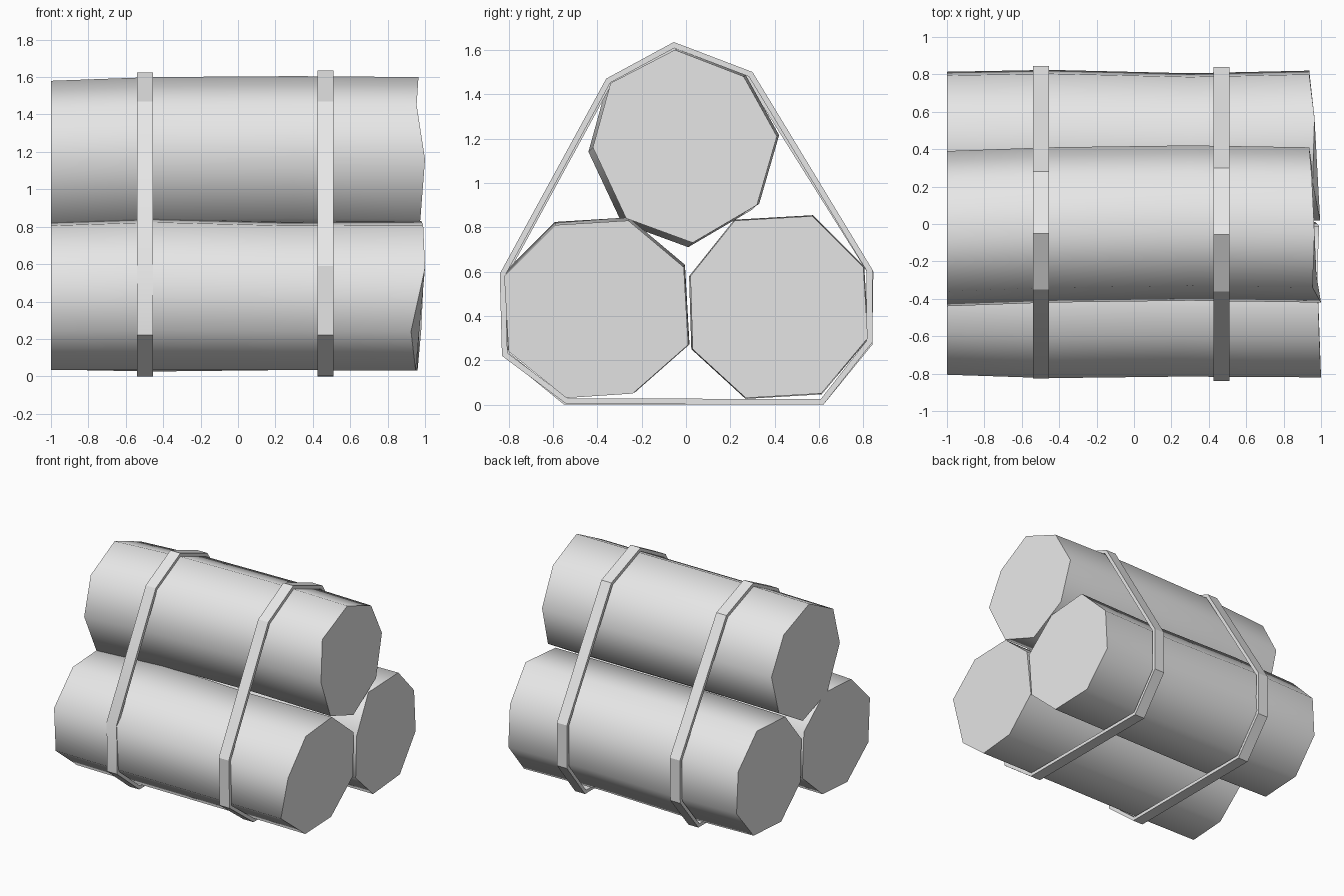
import bpy, bmesh, math
from mathutils import Vector

cube = bpy.data.objects.get("Cube")
if cube:
    bpy.data.objects.remove(cube, do_unlink=True)

grey = bpy.data.materials.new("plain grey")
grey.use_nodes = True
grey.diffuse_color = (0.8, 0.8, 0.8, 1)
grey.node_tree.nodes["Principled BSDF"].inputs["Base Color"].default_value = (0.8, 0.8, 0.8, 1)


def loft(name, rings, caps, closed, angle):
    """Skin rings of points; cap the ends or join the last ring to the first."""
    bm = bmesh.new()
    loops = [[bm.verts.new(p) for p in ring] for ring in rings]
    pairs = list(zip(loops, loops[1:]))
    if closed:
        pairs.append((loops[-1], loops[0]))
    for a, b in pairs:
        for i in range(len(a)):
            j = (i + 1) % len(a)
            bm.faces.new((a[i], a[j], b[j], b[i]))
    if caps:
        bm.faces.new(loops[0])
        bm.faces.new(loops[-1])
    bmesh.ops.recalc_face_normals(bm, faces=bm.faces)
    mesh = bpy.data.meshes.new(name)
    bm.to_mesh(mesh)
    bm.free()
    mesh.materials.append(grey)
    obj = bpy.data.objects.new(name, mesh)
    bpy.context.collection.objects.link(obj)
    bpy.ops.object.select_all(action="DESELECT")
    obj.select_set(True)
    bpy.context.view_layer.objects.active = obj
    bpy.ops.object.shade_smooth_by_angle(angle=math.radians(angle))


def log(name, end, rings):
    """Eight-sided log: uneven sawn end, then copies of it shifted and scaled."""
    cy = sum(p[1] for p in end) / len(end)
    cz = sum(p[2] for p in end) / len(end)
    shapes = [end]
    for x, dy, dz, s in rings:
        shapes.append([(x, cy + dy + (y - cy) * s, cz + dz + (z - cz) * s)
                       for _, y, z in end])
    loft(name, shapes, True, False, 65)


# Logs: end points as (x, y, z), rings as (x, shift y, shift z, scale)
log("top_log",
    [(.965, -.05, 1.60), (.95, .26, 1.48), (.937, .41, 1.21), (.95, .32, .9),
     (.96, .03, .73), (.975, -.27, .84), (1, -.42, 1.16), (.955, -.34, 1.45)],
    [(.3, .01, .005, 1), (-.45, 0, 0, 1), (-1, -.02, -.02, 1)])
log("front_log",
    [(.99, -.59, .81), (.98, -.26, .83), (.99, -.01, .62), (.97, .01, .27),
     (.96, -.24, .05), (.95, -.54, .03), (.925, -.8, .24), (1, -.82, .58)],
    [(.25, 0, 0, .99), (-.45, 0, .01, 1.01), (-1, .01, 0, .99)])
log("back_log",
    [(.955, .22, .83), (.965, .57, .85), (.937, .8, .62), (.937, .82, .3),
     (.95, .61, .05), (.96, .27, .03), (.98, .03, .25), (.995, .02, .58)],
    [(.3, -.01, 0, .99), (-.45, 0, 0, 1.01), (-1, 0, 0, .985)])


def strap(name, x, path, width=0.085, thickness=0.025):
    """Flat band: mitre the outer path inwards, then sweep a box section."""
    pts = [Vector(p) for p in path]
    rings = []
    for i, p in enumerate(pts):
        a = (p - pts[i - 1]).normalized()
        b = (pts[(i + 1) % len(pts)] - p).normalized()
        na, nb = Vector((a.y, -a.x)), Vector((b.y, -b.x))
        q = p + (na + nb) * thickness / (1 + na.dot(nb))
        l, r = x - width / 2, x + width / 2
        rings.append([(l, *p), (r, *p), (r, *q), (l, *q)])
    loft(name, rings, False, True, 30)


# Straps: outer path clockwise around the bundle
strap("right_strap", -.497,
      [(-.05, 1.625), (.28, 1.5), (.845, .6), (.84, .27), (.62, 0),
       (-.55, 0), (-.82, .22), (-.825, .6), (-.35, 1.47)])
strap("left_strap", .467,
      [(-.055, 1.635), (.3, 1.5), (.84, .61), (.84, .28), (.62, 0),
       (-.54, .003), (-.83, .22), (-.84, .59), (-.36, 1.47)])
